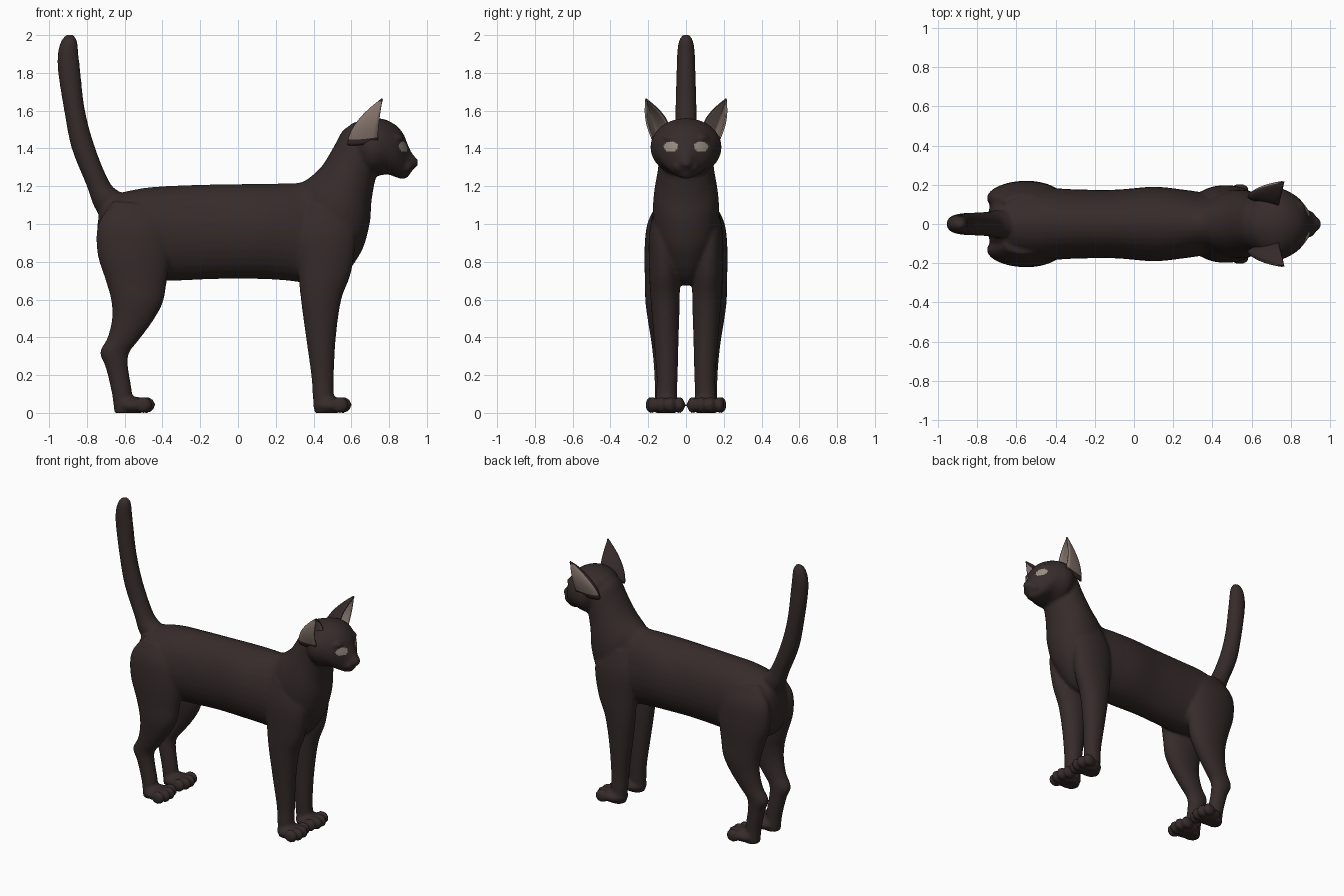
import bpy, bmesh, math
from mathutils import Vector, Matrix


def material(name, rgb):
    m = bpy.data.materials.new(name)
    m.diffuse_color = (*rgb, 1)
    return m


FUR = material("dark_brown_fur", (0.036, 0.024, 0.023))
SKIN = material("pale_ear_skin", (0.25, 0.19, 0.16))
EYE = material("pale_eye", (0.32, 0.27, 0.23))


def smooth_rings(rings, steps=5):
    """Catmull-Rom interpolation between the given rings."""
    pts = [rings[0]] + rings + [rings[-1]]
    out = []
    for i in range(1, len(pts) - 2):
        a, b, c, d = pts[i - 1:i + 3]
        for k in range(steps):
            t = k / steps
            out.append([0.5 * (2 * q + (r - p) * t + (2 * p - 5 * q + 4 * r - s) * t * t
                               + (3 * q - p - 3 * r + s) * t ** 3)
                        for p, q, r, s in zip(a, b, c, d)])
    return out + [list(rings[-1])]


def tube(bm, rings, side=1, n=32):
    """Loft of ellipses; ring = (x1, z1, x2, z2, half width, y): two silhouette points."""
    loops = []
    for x1, z1, x2, z2, w, y in smooth_rings(rings):
        c = Vector(((x1 + x2) / 2, y * side, (z1 + z2) / 2))
        a = Vector(((x1 - x2) / 2, 0, (z1 - z2) / 2))
        b = Vector((0, max(w, 0.004), 0))
        loops.append([bm.verts.new(c + a * math.cos(t) + b * math.sin(t))
                      for t in (2 * math.pi * k / n for k in range(n))])
    for p, q in zip(loops, loops[1:]):
        for k in range(n):
            bm.faces.new((p[k], p[(k + 1) % n], q[(k + 1) % n], q[k]))
    bm.faces.new(loops[0])
    bm.faces.new(loops[-1])


def ball(bm, c, r):
    bmesh.ops.create_uvsphere(bm, u_segments=20, v_segments=12, radius=1,
                              matrix=Matrix.Translation(c) @ Matrix.Diagonal((*r, 1)))


def mid(rings):
    return [(*r, 0) for r in rings]


bm = bmesh.new()

# torso and neck, fanning upward at the chest
tube(bm, mid([
    (-0.745, 0.99, -0.745, 0.87, 0.05), (-0.72, 1.10, -0.72, 0.78, 0.12),
    (-0.65, 1.155, -0.65, 0.72, 0.17), (-0.5, 1.19, -0.5, 0.70, 0.19),
    (-0.33, 1.203, -0.33, 0.70, 0.178), (-0.1, 1.21, -0.1, 0.71, 0.175),
    (0.1, 1.212, 0.1, 0.71, 0.19), (0.24, 1.215, 0.27, 0.70, 0.175),
    (0.33, 1.22, 0.50, 0.68, 0.155), (0.39, 1.255, 0.64, 0.83, 0.175),
    (0.45, 1.315, 0.695, 0.99, 0.17), (0.51, 1.415, 0.708, 1.13, 0.15),
    (0.56, 1.50, 0.735, 1.26, 0.14), (0.63, 1.53, 0.78, 1.32, 0.12)]))

# head, from the nape to the nose
tube(bm, mid([
    (0.565, 1.49, 0.60, 1.30, 0.06), (0.60, 1.53, 0.65, 1.27, 0.13),
    (0.66, 1.55, 0.70, 1.25, 0.178), (0.72, 1.56, 0.74, 1.255, 0.188),
    (0.78, 1.553, 0.79, 1.262, 0.168), (0.84, 1.52, 0.83, 1.25, 0.137),
    (0.877, 1.475, 0.86, 1.24, 0.10), (0.895, 1.43, 0.884, 1.24, 0.07),
    (0.918, 1.38, 0.90, 1.25, 0.05), (0.94, 1.353, 0.925, 1.285, 0.036),
    (0.954, 1.34, 0.95, 1.307, 0.018)]))

# tail
tube(bm, mid([
    (-0.70, 0.98, -0.52, 1.12, 0.06), (-0.765, 1.1, -0.625, 1.17, 0.07),
    (-0.80, 1.2, -0.685, 1.23, 0.062), (-0.88, 1.4, -0.762, 1.42, 0.058),
    (-0.92, 1.6, -0.812, 1.61, 0.056), (-0.952, 1.8, -0.835, 1.81, 0.05),
    (-0.954, 1.9, -0.845, 1.9, 0.047), (-0.938, 1.965, -0.852, 1.968, 0.038),
    (-0.912, 2.0, -0.872, 2.003, 0.018)]))

for s in (1, -1):
    # front leg with shoulder
    tube(bm, [
        (0.405, 0, 0.52, 0, 0.055, 0.105), (0.395, 0.1, 0.507, 0.1, 0.055, 0.103),
        (0.388, 0.2, 0.507, 0.2, 0.056, 0.1), (0.36, 0.4, 0.518, 0.4, 0.066, 0.105),
        (0.333, 0.6, 0.547, 0.6, 0.077, 0.11), (0.32, 0.75, 0.60, 0.75, 0.08, 0.115),
        (0.32, 0.95, 0.62, 0.95, 0.07, 0.125), (0.38, 1.1, 0.56, 1.1, 0.04, 0.12)], s)
    # hind leg with haunch
    tube(bm, [
        (-0.655, 0, -0.56, 0, 0.05, 0.115), (-0.667, 0.1, -0.56, 0.1, 0.049, 0.115),
        (-0.70, 0.24, -0.583, 0.25, 0.05, 0.12), (-0.73, 0.32, -0.575, 0.32, 0.052, 0.125),
        (-0.69, 0.4, -0.53, 0.38, 0.056, 0.13), (-0.667, 0.5, -0.455, 0.48, 0.067, 0.135),
        (-0.672, 0.6, -0.40, 0.58, 0.08, 0.135), (-0.70, 0.7, -0.38, 0.68, 0.087, 0.13),
        (-0.745, 0.85, -0.36, 0.85, 0.09, 0.13), (-0.74, 1.0, -0.38, 1.0, 0.075, 0.13),
        (-0.66, 1.12, -0.45, 1.1, 0.04, 0.11)], s)
    # paws with four toes each
    for dx, y in ((0, 0.105), (-1.04, 0.115)):
        ball(bm, (0.485 + dx, y * s, 0.04), (0.088, 0.082, 0.046))
        for off in (-0.072, -0.025, 0.025, 0.072):
            x = 0.558 + dx - 3.5 * off * off
            ball(bm, (x, (y + off) * s, 0.042), (0.046, 0.027, 0.043))
    # whisker pads and brow
    ball(bm, (0.885, 0.034 * s, 1.305), (0.042, 0.036, 0.034))
    ball(bm, (0.825, 0.075 * s, 1.455), (0.05, 0.05, 0.025))

# fuse all the parts into one smooth skin
bmesh.ops.recalc_face_normals(bm, faces=bm.faces)
mesh = bpy.data.meshes.new("parts")
bm.to_mesh(mesh)
bm.free()
raw = bpy.data.objects.new("parts", mesh)
bpy.context.collection.objects.link(raw)
rm = raw.modifiers.new("fuse", 'REMESH')
rm.mode = 'VOXEL'
rm.voxel_size = 0.01
sm = raw.modifiers.new("relax", 'SMOOTH')
sm.factor = 0.5
sm.iterations = 5
skin = bpy.data.meshes.new_from_object(raw.evaluated_get(bpy.context.evaluated_depsgraph_get()))
bpy.data.objects.remove(raw)
skin.materials.clear()
skin.materials.append(FUR)
skin.materials.append(EYE)
for v in skin.vertices:
    v.co.z = max(v.co.z, 0)
# eyes: almond patches on the face
for p in skin.polygons:
    c = p.center
    e = ((abs(c.y) - 0.08) / 0.038) ** 2 + ((c.z - 1.41) / 0.026) ** 2
    p.material_index = 1 if c.x > 0.77 and e < 1 else 0
    p.use_smooth = True
body = bpy.data.objects.new("cat_body", skin)
bpy.context.collection.objects.link(body)


# ears: leaf-shaped scoops, open to the front
def ear(name, s, nu=20, nv=16):
    a, b, c = Vector((0.735, 0.085, 1.50)), Vector((0.42, 0.15, 1.38)), Vector((0.74, 0.175, 1.43))
    tip = Vector((0.765, 0.215, 1.668))
    eb = bmesh.new()
    grid = []
    for j in range(nv + 1):
        v = j / nv * 0.985
        row = []
        for i in range(nu + 1):
            u = i / nu
            base = a * (1 - u) ** 2 + b * 2 * u * (1 - u) + c * u * u
            p = base.lerp(tip, v ** 1.8)
            p.z = base.z + (tip.z - base.z) * v
            p.y += 0.028 * u * math.sin(math.pi * v)
            row.append(eb.verts.new((p.x, p.y * s, p.z)))
        grid.append(row)
    for j in range(nv):
        for i in range(nu):
            q = [grid[j][i], grid[j][i + 1], grid[j + 1][i + 1], grid[j + 1][i]]
            f = eb.faces.new(q[::-1] if s > 0 else q)
            f.smooth = True
            # bare skin also shows on the outer half of the ear
            f.material_index = 1 if i > nu * 0.5 and 0.1 < j / nv < 0.88 else 0
    me = bpy.data.meshes.new(name)
    eb.to_mesh(me)
    eb.free()
    me.materials.append(FUR)
    me.materials.append(SKIN)
    ob = bpy.data.objects.new(name, me)
    bpy.context.collection.objects.link(ob)
    so = ob.modifiers.new("thickness", 'SOLIDIFY')
    so.thickness = 0.01
    so.offset = -1
    so.material_offset = 1


ear("left_ear", 1)
ear("right_ear", -1)
